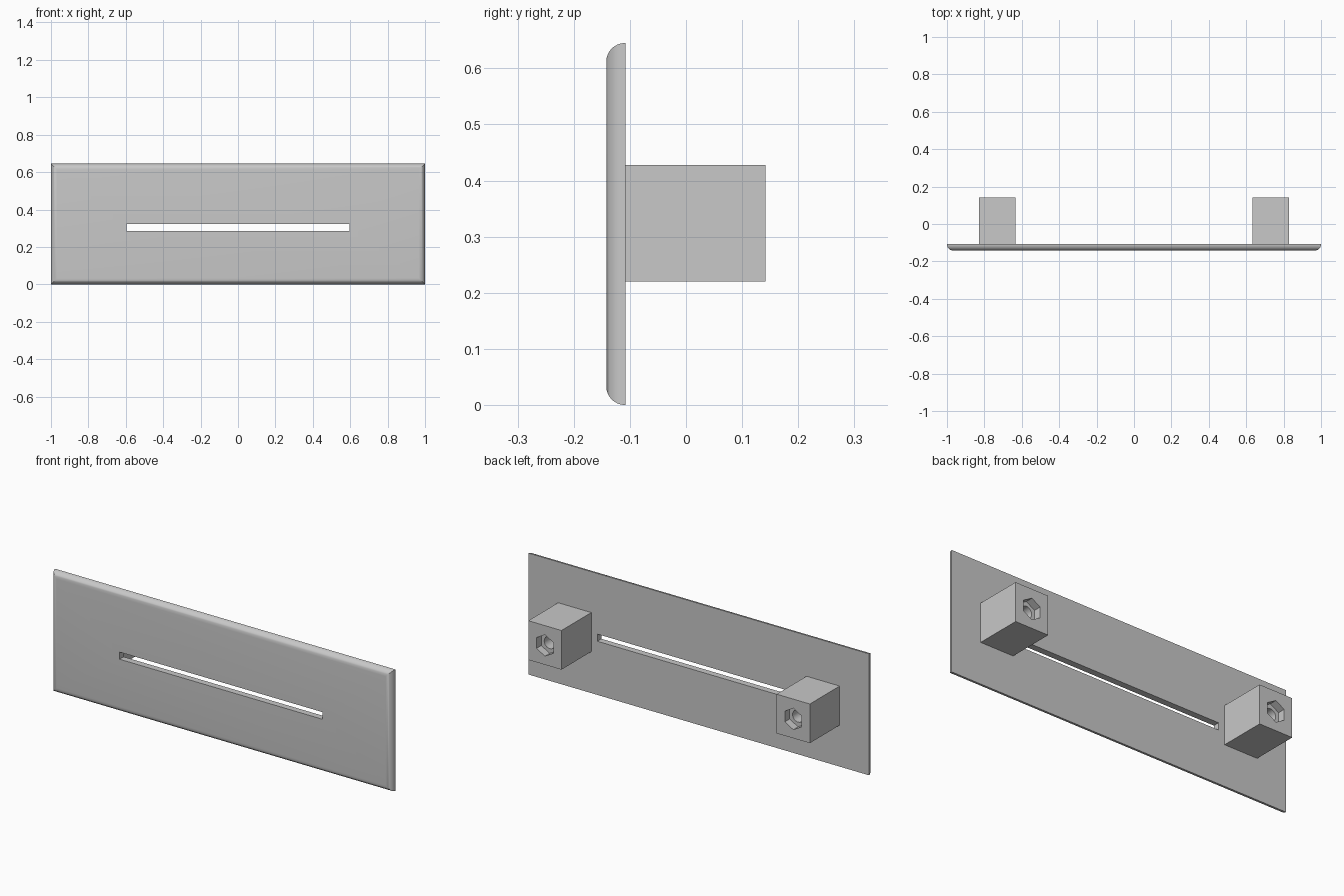
import bpy, bmesh, math
from mathutils import Matrix, Vector

if "Cube" in bpy.data.objects:
    bpy.data.objects.remove(bpy.data.objects["Cube"])

HEIGHT = 0.645
MID_Z = HEIGHT / 2
FRONT, BACK, REAR = -0.142, -0.108, 0.142   # plate front, plate back, block rear

grey = bpy.data.materials.new("plain grey")
grey.use_nodes = True
grey.diffuse_color = (0.58, 0.58, 0.58, 1)
grey.node_tree.nodes["Principled BSDF"].inputs["Base Color"].default_value = grey.diffuse_color


def add_object(name, bm):
    mesh = bpy.data.meshes.new(name)
    bm.to_mesh(mesh)
    bm.free()
    mesh.materials.append(grey)
    obj = bpy.data.objects.new(name, mesh)
    bpy.context.collection.objects.link(obj)
    return obj


def box(center, size):
    bm = bmesh.new()
    matrix = Matrix.Translation(center) @ Matrix.Diagonal(Vector(size)).to_4x4()
    bmesh.ops.create_cube(bm, size=1, matrix=matrix)
    return bm


def prism(x, y0, y1, radius, sides):
    """Prism along y, with a corner pointing up."""
    bm = bmesh.new()
    matrix = (Matrix.Translation((x, (y0 + y1) / 2, MID_Z))
              @ Matrix.Rotation(math.pi / 2, 4, 'X'))
    bmesh.ops.create_cone(bm, cap_ends=True, segments=sides, radius1=radius,
                          radius2=radius, depth=y1 - y0, matrix=matrix)
    return bm


def select_only(obj):
    bpy.ops.object.select_all(action='DESELECT')
    obj.select_set(True)
    bpy.context.view_layer.objects.active = obj


def cut(obj, bm):
    cutter = add_object("cutter", bm)
    cutter.hide_render = True
    mod = obj.modifiers.new("cut", 'BOOLEAN')
    mod.operation = 'DIFFERENCE'
    mod.solver = 'EXACT'
    mod.object = cutter
    select_only(obj)
    bpy.ops.object.modifier_apply(modifier=mod.name)
    bpy.data.objects.remove(cutter)


def smooth(obj):
    select_only(obj)
    bpy.ops.object.shade_smooth_by_angle(angle=math.radians(30))


# Face plate: rounded front edges, mitred corners, long slot
bm = box((0, (FRONT + BACK) / 2, MID_Z), (2, BACK - FRONT, HEIGHT))
front_edges = [e for e in bm.edges if all(v.co.y < FRONT + 0.001 for v in e.verts)]
bmesh.ops.bevel(bm, geom=front_edges, offset=0.033, segments=8, profile=0.5,
                affect='EDGES')
plate = add_object("face_plate", bm)
cut(plate, box((0, FRONT, 0.304), (1.194, 0.2, 0.038)))
smooth(plate)

# Mounting blocks: hexagonal nut pocket leading into a round screw bore
for side, name in ((1, "left_mounting_block"), (-1, "right_mounting_block")):
    x = side * 0.73
    block = add_object(name, box((x, (BACK + REAR) / 2, 0.324),
                                 (0.195, REAR - BACK, 0.208)))
    cut(block, prism(x, REAR - 0.04, REAR + 0.05, 0.057, 6))
    cut(block, prism(x, BACK + 0.02, REAR + 0.05, 0.032, 32))
    smooth(block)
